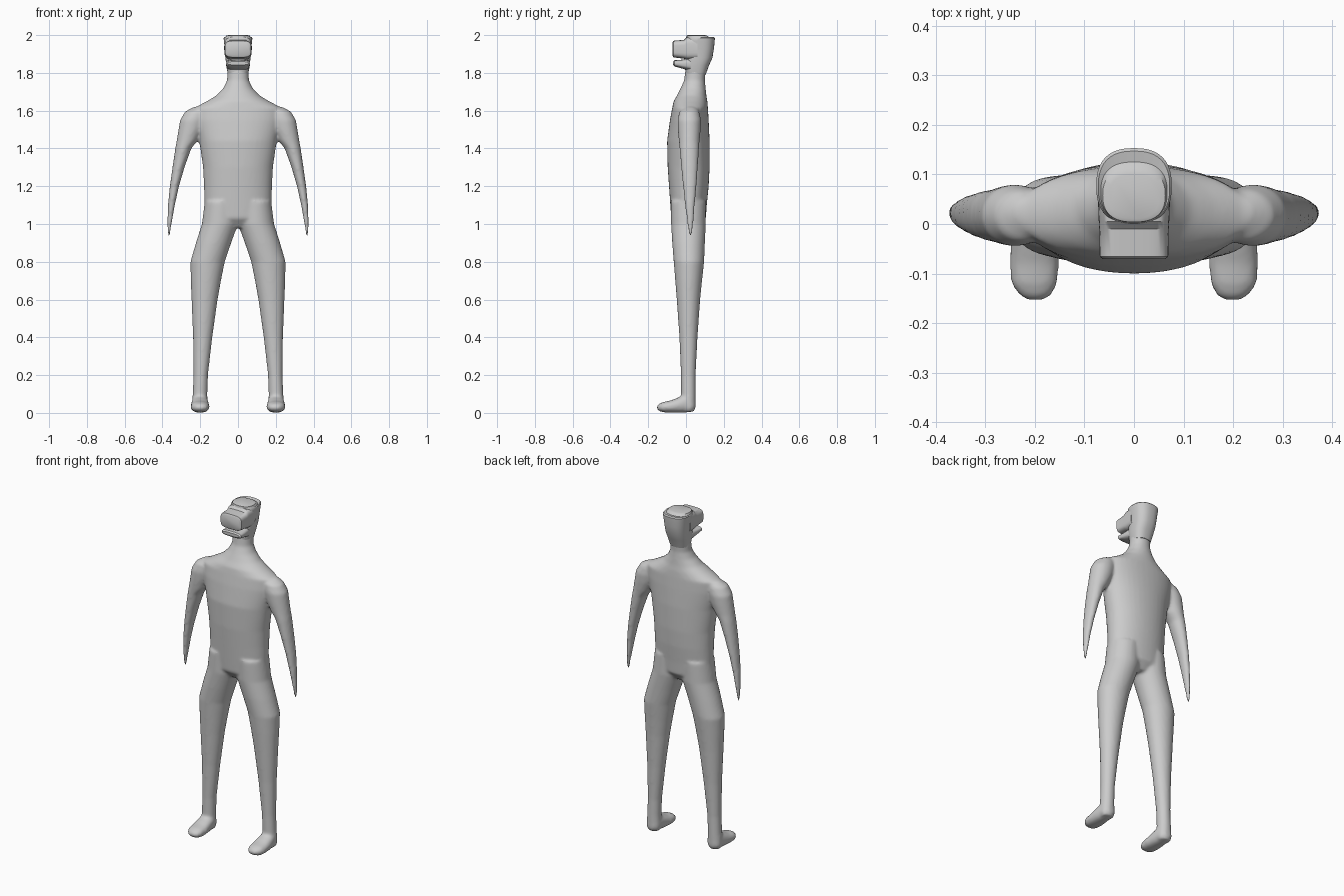
import bpy, bmesh
from math import cos, sin, pi, radians


def loft(bm, rings, axis='z', sx=1, power=2.0, n=40):
    """Skin superellipse rings (t, x0, x1, b0, b1); b is y for axis z, z for axis y."""
    loops = []
    for t, x0, x1, b0, b1 in rings:
        loop = []
        for i in range(n):
            c, s = cos(2 * pi * i / n), sin(2 * pi * i / n)
            c = abs(c) ** (2 / power) * (1 if c > 0 else -1)
            s = abs(s) ** (2 / power) * (1 if s > 0 else -1)
            x = sx * ((x0 + x1) / 2 + (x1 - x0) / 2 * c)
            b = (b0 + b1) / 2 + (b1 - b0) / 2 * s
            loop.append(bm.verts.new((x, b, t) if axis == 'z' else (x, t, b)))
        loops.append(loop)
    faces = [bm.faces.new((p[i], p[(i + 1) % n], q[(i + 1) % n], q[i]))
             for p, q in zip(loops, loops[1:]) for i in range(n)]
    faces += [bm.faces.new(loops[0]), bm.faces.new(loops[-1])]
    bmesh.ops.recalc_face_normals(bm, faces=faces)


def finish(bm, name):
    mesh = bpy.data.meshes.new(name)
    bm.to_mesh(mesh)
    bm.free()
    ob = bpy.data.objects.new(name, mesh)
    bpy.context.collection.objects.link(ob)
    bpy.ops.object.select_all(action='DESELECT')
    ob.select_set(True)
    bpy.context.view_layer.objects.active = ob
    return ob


def sym(rings):
    return [(t, -w, w, b0, b1) for t, w, b0, b1 in rings]


# Torso, shoulders and neck
torso = sym([
    (0.98, .07, -.04, .07), (1.03, .176, -.078, .105), (1.1, .178, -.083, .11),
    (1.2, .18, -.09, .12), (1.3, .185, -.097, .125), (1.44, .205, -.10, .125),
    (1.55, .23, -.085, .12), (1.615, .232, -.073, .116), (1.65, .165, -.066, .113),
    (1.68, .115, -.048, .108), (1.72, .077, -.028, .104), (1.76, .058, -.01, .10),
    (1.83, .055, -.002, .105)])

# Tapering arm without a hand
arm = [
    (1.62, .17, .235, .0, .05), (1.595, .16, .28, -.035, .07),
    (1.55, .17, .307, -.045, .08), (1.5, .185, .315, -.043, .078),
    (1.44, .215, .325, -.038, .072), (1.4, .247, .332, -.034, .069),
    (1.3, .283, .347, -.026, .063), (1.2, .312, .361, -.016, .056),
    (1.1, .334, .371, -.006, .047), (1.0, .351, .375, .007, .039),
    (0.96, .357, .374, .013, .034), (0.933, .361, .371, .018, .029)]

# Leg from hip to ankle
leg = [
    (1.12, .0, .176, -.08, .105), (1.0, .0, .191, -.079, .105),
    (0.9, .036, .223, -.073, .10), (0.8, .07, .252, -.065, .096),
    (0.7, .09, .25, -.057, .085), (0.6, .108, .246, -.049, .075),
    (0.4, .136, .238, -.035, .061), (0.2, .159, .236, -.027, .051),
    (0.1, .162, .24, -.026, .051), (0.03, .16, .244, -.02, .051),
    (0.008, .168, .236, -.015, .042)]

# Foot, lofted heel to toe
foot = [
    (.05, .185, .22, .02, .06), (.035, .165, .237, .006, .09),
    (.0, .158, .244, .002, .10), (-.03, .155, .248, .001, .086),
    (-.08, .151, .25, .001, .066), (-.12, .154, .248, .003, .058),
    (-.143, .166, .232, .01, .048), (-.153, .18, .216, .019, .038)]

# Fuse the body parts into one smooth skin
bm = bmesh.new()
loft(bm, torso, power=2.1)
for side in (1, -1):
    loft(bm, arm, sx=side)
    loft(bm, leg, sx=side)
    loft(bm, foot, 'y', sx=side, power=2.3)
body = finish(bm, "body")
remesh = body.modifiers.new("fuse", 'REMESH')
remesh.mode = 'VOXEL'
remesh.voxel_size = 0.008
remesh.use_smooth_shade = True
relax = body.modifiers.new("relax", 'SMOOTH')
relax.factor = 0.5
relax.iterations = 8

# Skull with a shallow groove behind the crown
skull = sym([
    (1.79, .053, .0, .104), (1.84, .063, -.008, .122), (1.88, .066, -.004, .14),
    (1.93, .07, -.002, .148), (1.97, .075, -.002, .152), (1.985, .076, .0, .153),
    (1.991, .072, .002, .147), (1.987, .067, .003, .125),
    (1.997, .063, .004, .112), (2.0, .05, .01, .10)])
# Upper face block
face = sym([
    (-.071, .062, 1.89, 1.962), (-.066, .069, 1.882, 1.97),
    (-.01, .07, 1.875, 1.975), (.005, .071, 1.87, 1.99), (.06, .073, 1.87, 1.993)])
# Jaw below the mouth slot
jaw = sym([
    (-.068, .055, 1.842, 1.86), (-.06, .064, 1.834, 1.867),
    (-.02, .062, 1.823, 1.87), (.03, .058, 1.808, 1.88)])

for name, rings, axis, power in (("skull", skull, 'z', 2.5),
                                 ("face_block", face, 'y', 4.0),
                                 ("jaw", jaw, 'y', 3.0)):
    bm = bmesh.new()
    loft(bm, rings, axis, power=power)
    finish(bm, name)
    bpy.ops.object.shade_smooth_by_angle(angle=radians(35))
